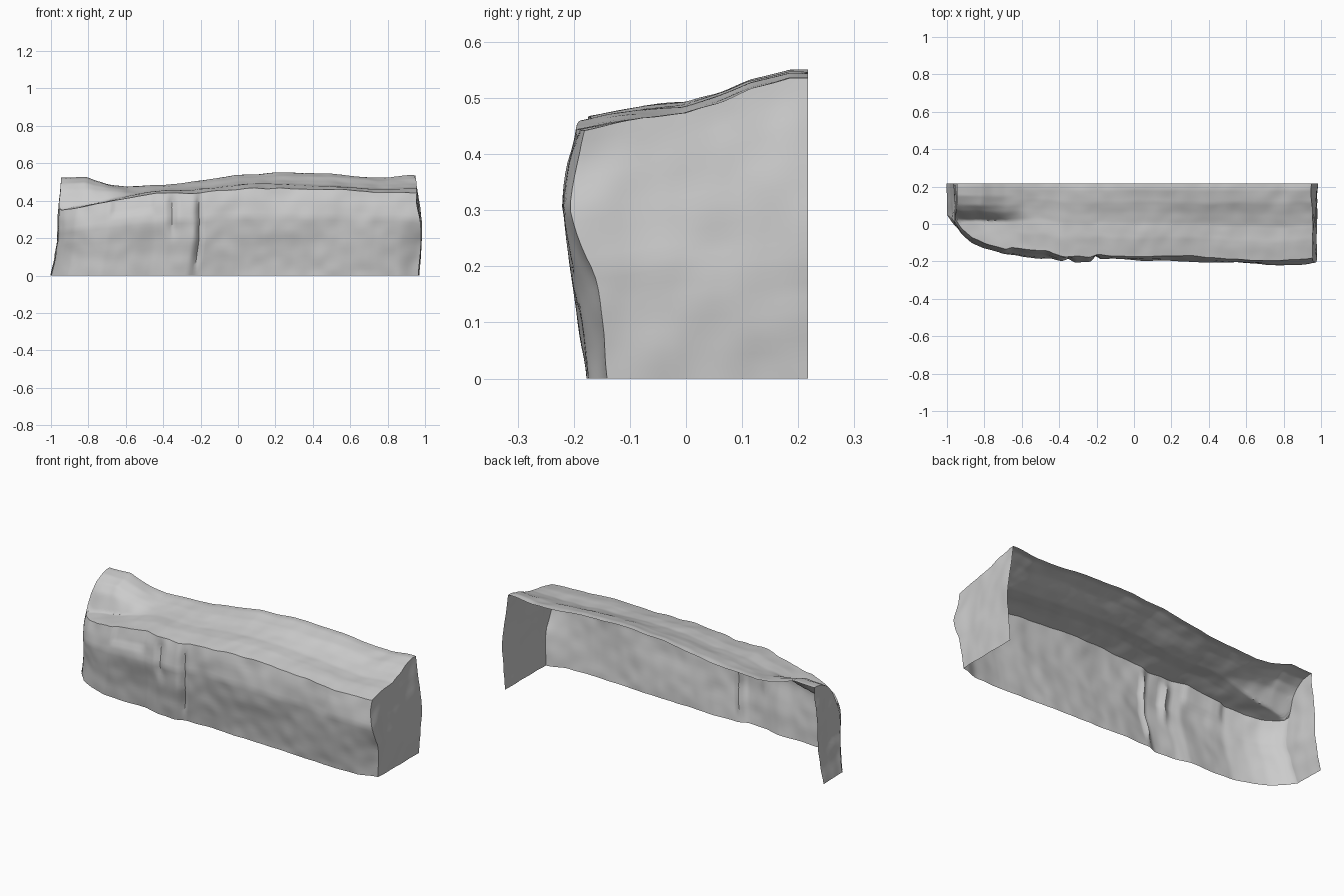
import bpy, bmesh
from mathutils import Vector, noise

if "Cube" in bpy.data.objects:
    bpy.data.objects.remove(bpy.data.objects["Cube"])

NX, NV, NT = 160, 22, 36   # columns along x, wall rows, top rows
BACK = 0.217


def curve(pts, x):
    """Piecewise linear lookup."""
    if x <= pts[0][0]:
        return pts[0][1]
    for (a, p), (b, q) in zip(pts, pts[1:]):
        if x <= b:
            return p + (q - p) * (x - a) / (b - a)
    return pts[-1][1]


def smooth(a, b, x):
    t = max(0, min(1, (x - a) / (b - a)))
    return t * t * (3 - 2 * t)


# Outlines read along the block
FRONT_Y = [(-.97, .03), (-.93, -.03), (-.87, -.08), (-.8, -.115), (-.7, -.15),
           (-.6, -.16), (-.45, -.165), (-.38, -.185), (-.25, -.19), (-.2, -.172),
           (.1, -.18), (.4, -.19), (.7, -.207), (.85, -.2), (.96, -.19)]
RIM_Z = [(-.95, .35), (-.8, .375), (-.6, .415), (-.4, .44), (-.2, .445),
         (.1, .468), (.4, .462), (.7, .45), (.95, .44)]
BACK_Z = [(-.95, .525), (-.83, .528), (-.7, .49), (-.6, .472), (-.4, .482),
          (-.2, .51), (0, .538), (.2, .55), (.5, .54), (.8, .523), (.95, .537)]
LEFT_X = [(0, -1), (.1, -.98), (.2, -.963), (.35, -.957), (.53, -.945)]
RIGHT_X = [(0, .963), (.1, .97), (.2, .982), (.3, .975), (.4, .962), (.53, .95)]
LEAN = [(0, .03), (.25, .014), (.5, -.004), (.68, -.014), (.85, -.006), (1, .01)]
RISE = [(0, 0), (.25, .22), (.45, .3), (.6, .52), (.75, .8), (.92, 1), (1, 1)]
KNOB = [(.02, 0), (.065, .55), (.1, .78), (.15, .94), (.2, 1)]


def front_y(x, v):
    y = curve(FRONT_Y, x) + curve(LEAN, v)
    # lower right corner cut back, plus the vertical crack and chips
    y += .025 * smooth(.85, .97, x) * (1 - smooth(.3, .75, v))
    fade = smooth(0, .25, v) * (1 - smooth(.8, 1, v))
    y += .02 * max(0, 1 - abs(x + .215) / .02) * fade
    y += .018 * max(0, 1 - abs(x + .36) / .035) * smooth(.35, .7, v) * (1 - smooth(.85, 1, v))
    # small shelf notch under the left rim
    y += .012 * smooth(-.7, -.66, x) * (1 - smooth(-.48, -.44, x)) * smooth(.78, .83, v)
    return y


def top_z(x, t):
    a, b = curve(RIM_Z, x), curve(BACK_Z, x)
    plain = a + (b - a) * curve(RISE, t)
    # raised knob behind a low ledge at the left end
    y0 = front_y(x, 1)
    y = y0 + (BACK - y0) * t
    knob = a + .02 * t + (b - a - .02 * t) * curve(KNOB, y)
    w = 1 - smooth(-.74, -.52, x)
    return plain * (1 - w) + knob * w


def point(s, v, t):
    """s along x, v up the wall, t from front to back."""
    x = -.96 + 1.92 * s
    z = v * top_z(x, t)
    y0 = front_y(x, v)
    y = y0 + (BACK - y0) * t
    p = Vector((curve(LEFT_X, z) * (1 - s) + curve(RIGHT_X, z) * s, y, z))
    # chipped stone relief
    n = noise.noise_vector(p * 5) * .01 + noise.noise_vector(p * 13) * .005
    n.z *= smooth(0, .08, p.z) * .7
    n.y *= 1 - smooth(.1, BACK, p.y)
    return p + n


bm = bmesh.new()


def sheet(fn, nu, nw, flip=False):
    g = [[bm.verts.new(fn(i / nu, j / nw)) for j in range(nw + 1)] for i in range(nu + 1)]
    for i in range(nu):
        for j in range(nw):
            q = [g[i][j], g[i + 1][j], g[i + 1][j + 1], g[i][j + 1]]
            bm.faces.new(q[::-1] if flip else q)


# Front wall, top, right end, left end (back and underside stay open)
sheet(lambda a, b: point(a, b, 0), NX, NV)
sheet(lambda a, b: point(a, 1, b), NX, NT)
sheet(lambda a, b: point(1, b, a), NT, NV)
sheet(lambda a, b: point(0, b, a), NT, NV, True)
bmesh.ops.remove_doubles(bm, verts=bm.verts, dist=.0005)

me = bpy.data.meshes.new("stone_ledge")
bm.to_mesh(me)
bm.free()
ob = bpy.data.objects.new("stone_ledge", me)
bpy.context.collection.objects.link(ob)
bpy.context.view_layer.objects.active = ob
ob.select_set(True)
bpy.ops.object.shade_smooth_by_angle(angle=.7)
